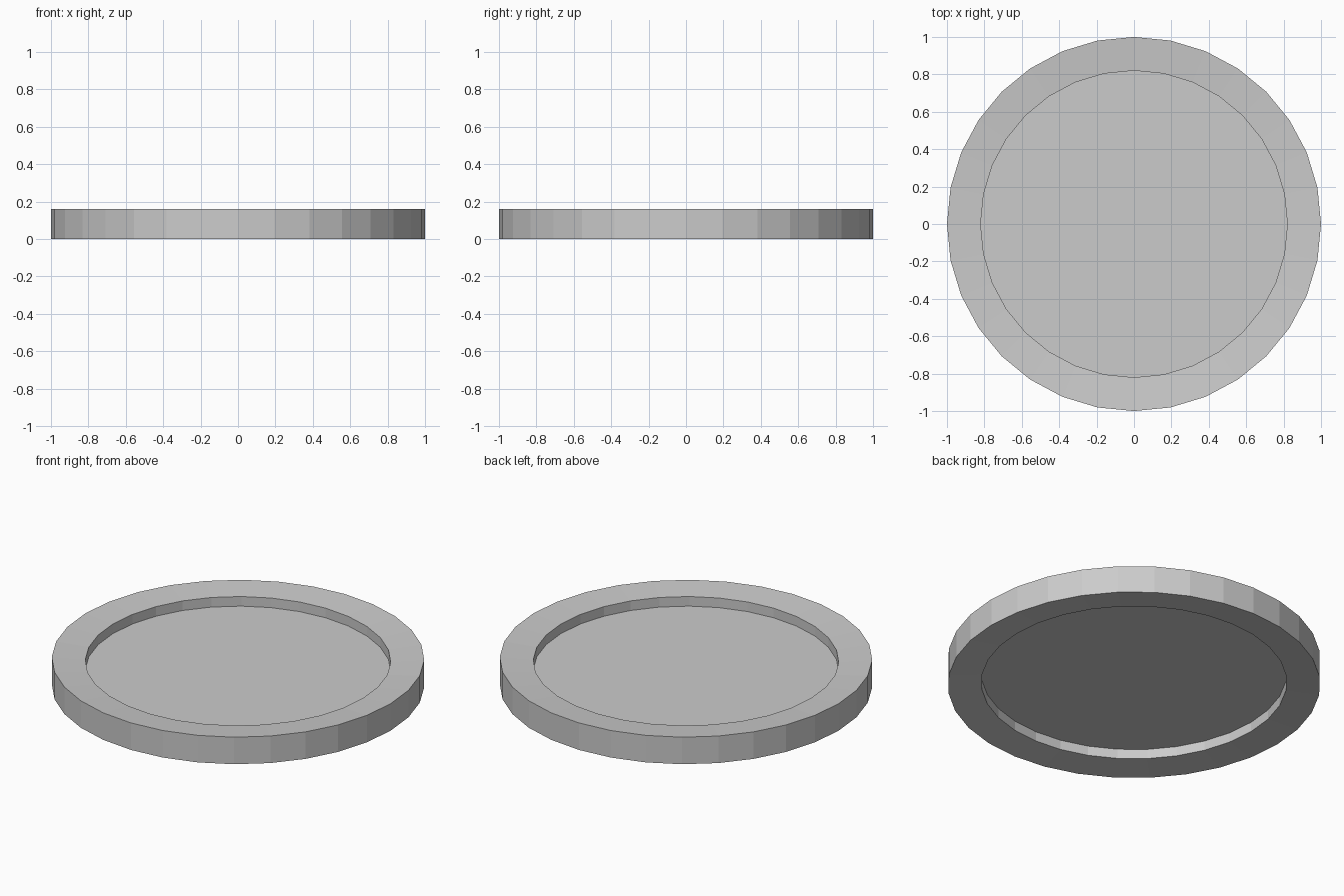
import bpy, bmesh
from math import cos, sin, tau

if "Cube" in bpy.data.objects:
    bpy.data.objects.remove(bpy.data.objects["Cube"])

SIDES = 32
# Half profile (radius, z): lower floor edge, lower rim, outer wall, upper rim, upper floor edge
PROFILE = [(0.82, 0.072), (0.82, 0.015), (1.0, 0.0),
           (1.0, 0.16), (0.82, 0.145), (0.82, 0.088)]

# Coin blank: lathe the profile into rings, then cap both recessed floors
bm = bmesh.new()
rings = [[bm.verts.new((r * cos(tau * i / SIDES), r * sin(tau * i / SIDES), z))
          for i in range(SIDES)] for r, z in PROFILE]
for lower, upper in zip(rings, rings[1:]):
    for i in range(SIDES):
        j = (i + 1) % SIDES
        bm.faces.new((lower[i], lower[j], upper[j], upper[i]))
bm.faces.new(rings[0][::-1])
bm.faces.new(rings[-1])
bmesh.ops.recalc_face_normals(bm, faces=bm.faces)

mesh = bpy.data.meshes.new("coin")
bm.to_mesh(mesh)
bm.free()
bpy.context.collection.objects.link(bpy.data.objects.new("coin", mesh))
